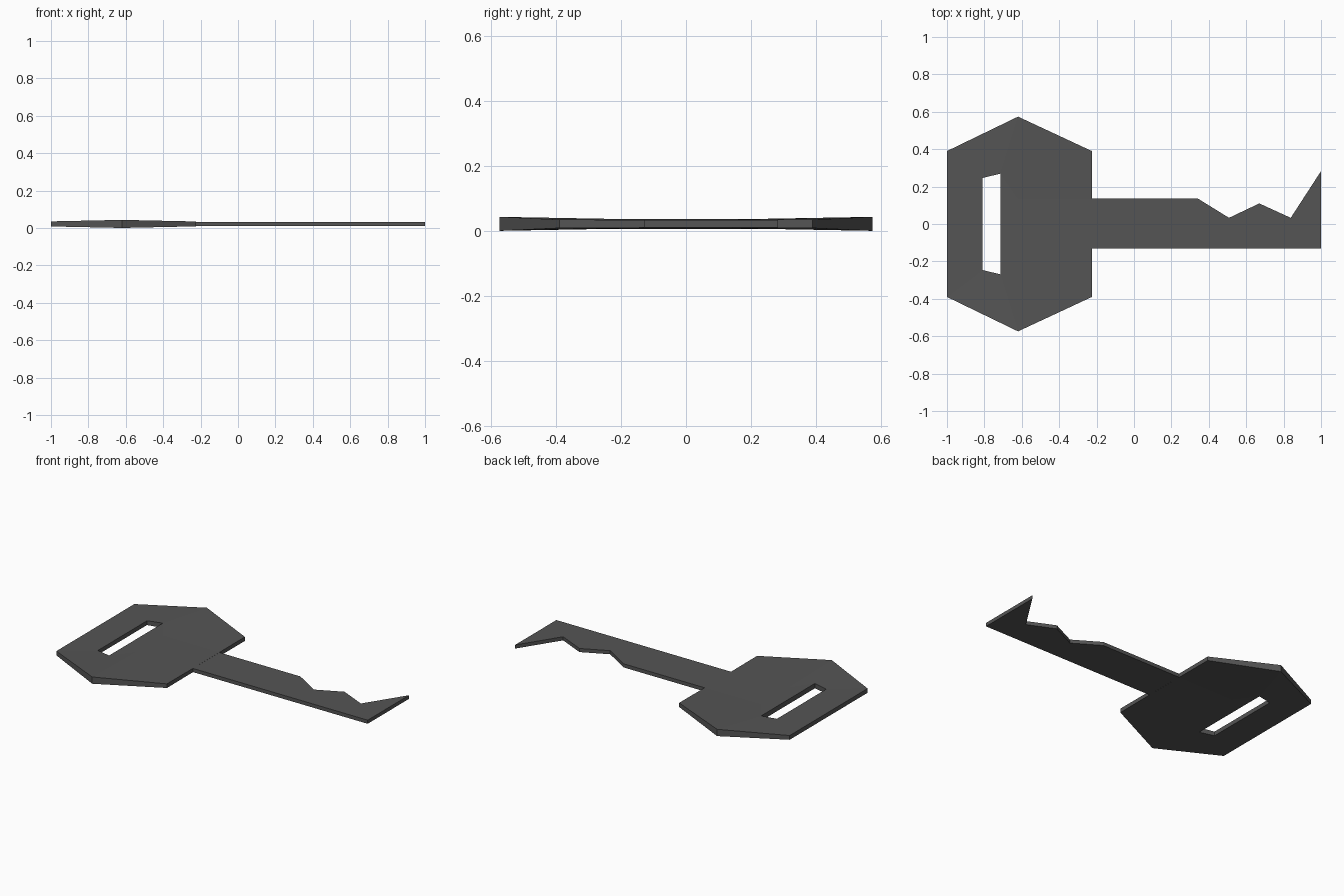
import bpy, bmesh

if "Cube" in bpy.data.objects:
    bpy.data.objects.remove(bpy.data.objects["Cube"])

MID = 0.0215  # height of the key's middle plane

dark = bpy.data.materials.new("dark_metal")
dark.diffuse_color = (0.09, 0.09, 0.09, 1)
dark.use_nodes = True
dark.node_tree.nodes["Principled BSDF"].inputs["Base Color"].default_value = dark.diffuse_color


def plate(name, pts, faces):
    """Closed plate: pts are (x, y, half thickness), faces index them."""
    bm = bmesh.new()
    top = [bm.verts.new((x, y, MID + h)) for x, y, h in pts]
    low = [bm.verts.new((x, y, MID - h)) for x, y, h in pts]
    edges = {}
    for f in faces:
        bm.faces.new([top[i] for i in f])
        bm.faces.new([low[i] for i in reversed(f)])
        for a, b in zip(f, f[1:] + f[:1]):
            edges[(a, b)] = True
    # walls along every open border, including the slot
    for a, b in edges:
        if (b, a) not in edges:
            bm.faces.new([top[b], top[a], low[a], low[b]])
    bmesh.ops.recalc_face_normals(bm, faces=bm.faces[:])
    mesh = bpy.data.meshes.new(name)
    bm.to_mesh(mesh)
    bm.free()
    mesh.materials.append(dark)
    bpy.context.collection.objects.link(bpy.data.objects.new(name, mesh))


# Head: upper half, mirrored in y (index + 7), thicker towards the two points
half = [(-1, 0.39, 0.0135),        # 0 left corner
        (-0.62, 0.574, 0.0215),    # 1 tip
        (-0.225, 0.39, 0.0130),    # 2 right corner
        (-0.225, 0.132, 0.0120),   # 3 neck
        (-0.62, 0.132, 0.0135),    # 4 centre
        (-0.81, 0.246, 0.0135),    # 5 slot left
        (-0.715, 0.269, 0.0155)]   # 6 slot right
head_pts = half + [(x, -y, h) for x, y, h in half]
upper = [[0, 5, 6, 1], [1, 6, 4], [1, 4, 3, 2]]
lower = [[i + 7 for i in reversed(f)] for f in upper]
middle = [[0, 7, 12, 5], [6, 13, 11, 4], [4, 11, 10, 3]]
plate("key_head", head_pts, upper + lower + middle)

# Shaft with the cut teeth
outline = [(-0.23, -0.13), (1, -0.13), (1, 0.283), (0.838, 0.033),
           (0.67, 0.11), (0.508, 0.033), (0.343, 0.135), (-0.23, 0.135)]
plate("key_shaft", [(x, y, 0.0115) for x, y in outline],
      [list(range(len(outline)))])
